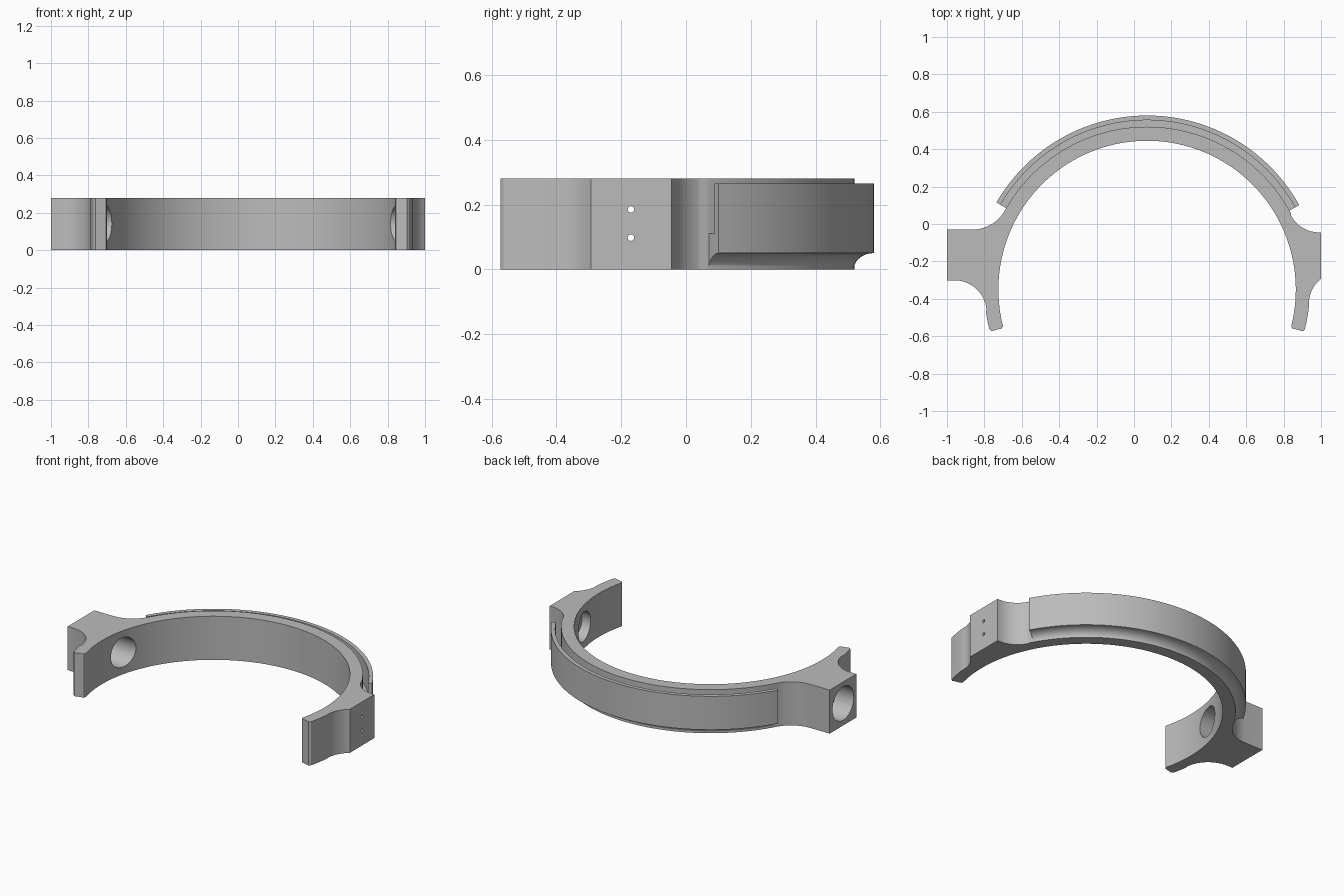
import bpy, bmesh
from math import cos, sin, pi, radians

cube = bpy.data.objects.get("Cube")
if cube:
    bpy.data.objects.remove(cube, do_unlink=True)

CX, CY = 0.07, -0.35          # ring centre
R_IN, R_OUT, R_BAND = 0.795, 0.87, 0.93
HEIGHT = 0.28

grey = bpy.data.materials.new("satin_grey")
grey.use_nodes = True
grey.diffuse_color = (0.5, 0.5, 0.5, 1)
grey.node_tree.nodes["Principled BSDF"].inputs["Base Color"].default_value = (0.5, 0.5, 0.5, 1)


def arc(cx, cy, r, start, end, steps):
    """Points along a circular arc, angles in degrees."""
    angles = [radians(start + (end - start) * i / steps) for i in range(steps + 1)]
    return [(cx + r * cos(a), cy + r * sin(a)) for a in angles]


def ring(r, start, end, steps):
    return arc(CX, CY, r, start, end, steps)


def finish(name, bm):
    bmesh.ops.recalc_face_normals(bm, faces=bm.faces)
    mesh = bpy.data.meshes.new(name)
    bm.to_mesh(mesh)
    bm.free()
    mesh.materials.append(grey)
    obj = bpy.data.objects.new(name, mesh)
    bpy.context.collection.objects.link(obj)
    return obj


def activate(obj):
    bpy.ops.object.select_all(action='DESELECT')
    obj.select_set(True)
    bpy.context.view_layer.objects.active = obj


def drill(target, r, x0, x1, y, z):
    """Cut a round hole running along x."""
    bpy.ops.mesh.primitive_cylinder_add(vertices=48, radius=r, depth=x1 - x0,
                                        location=((x0 + x1) / 2, y, z),
                                        rotation=(0, pi / 2, 0))
    cutter = bpy.context.object
    cutter.name = "hole_cutter"
    cutter.hide_render = True
    cutter.data.materials.append(grey)
    mod = target.modifiers.new("hole", 'BOOLEAN')
    mod.operation = 'DIFFERENCE'
    mod.solver = 'EXACT'
    mod.object = cutter
    activate(target)
    bpy.ops.object.modifier_apply(modifier=mod.name)
    bpy.data.objects.remove(cutter, do_unlink=True)


# Half-ring body with a mounting block on each side
outline = ring(R_IN, -14.2, 194.2, 120)
outline += ring(0.803, 195, 195, 1)[:1] + ring(0.862, 195, 195, 1)[:1]
outline += ring(R_OUT, 194.2, 188, 5)
outline += arc(-0.96, -0.473, 0.172, 6, 90, 16)       # right block, front fillet
outline += [(-1, -0.301), (-1, -0.03)]
outline += arc(-0.865, 0.17, 0.2, 270, 330, 14)       # right block, back fillet
outline += ring(R_OUT, 150, 28, 90)
outline += arc(0.99, 0.125, 0.17, 208, 270, 14)       # left block, back fillet
outline += [(1, -0.045)]
outline += arc(1.1, -0.425, 0.165, 127.3, 184, 14)    # left block, front fillet
outline += ring(R_OUT, -6, -14.2, 6)
outline += ring(0.862, -15, -15, 1)[:1] + ring(0.803, -15, -15, 1)[:1]

bm = bmesh.new()
base = bm.faces.new([bm.verts.new((x, y, 0)) for x, y in outline])
new = bmesh.ops.extrude_face_region(bm, geom=[base])["geom"]
bmesh.ops.translate(bm, vec=(0, 0, HEIGHT),
                    verts=[v for v in new if isinstance(v, bmesh.types.BMVert)])
body = finish("half_ring_body", bm)

# Stepped bore through one block, blind bore and pin holes in the other
drill(body, 0.095, -1.2, -0.5, -0.167, 0.142)
drill(body, 0.108, -1.2, -0.87, -0.167, 0.142)
drill(body, 0.093, 0.5, 0.92, -0.167, 0.142)
for z in (0.098, 0.185):
    drill(body, 0.01, 0.88, 1.1, -0.17, z)

# Outer band: grooved on top, cove underneath
r_root = R_OUT - 0.002
section = [(R_BAND - (R_BAND - r_root) * cos(t), 0.05 * sin(t))
           for t in [pi / 2 * i / 10 for i in range(11)]]
section += [(R_BAND, 0.265), (0.905, 0.265), (0.905, 0.11), (r_root, 0.11)]

bm = bmesh.new()
rows = []
STEPS = 90
for i in range(STEPS + 1):
    a = radians(29 + 121 * i / STEPS)
    rows.append([bm.verts.new((CX + r * cos(a), CY + r * sin(a), z)) for r, z in section])
n = len(section)
for p, q in zip(rows, rows[1:]):
    for j in range(n):
        k = (j + 1) % n
        bm.faces.new((p[j], p[k], q[k], q[j]))
bm.faces.new(rows[0])
bm.faces.new(rows[-1])
band = finish("outer_band", bm)

for obj in (body, band):
    activate(obj)
    bpy.ops.object.shade_smooth_by_angle(angle=radians(25))
